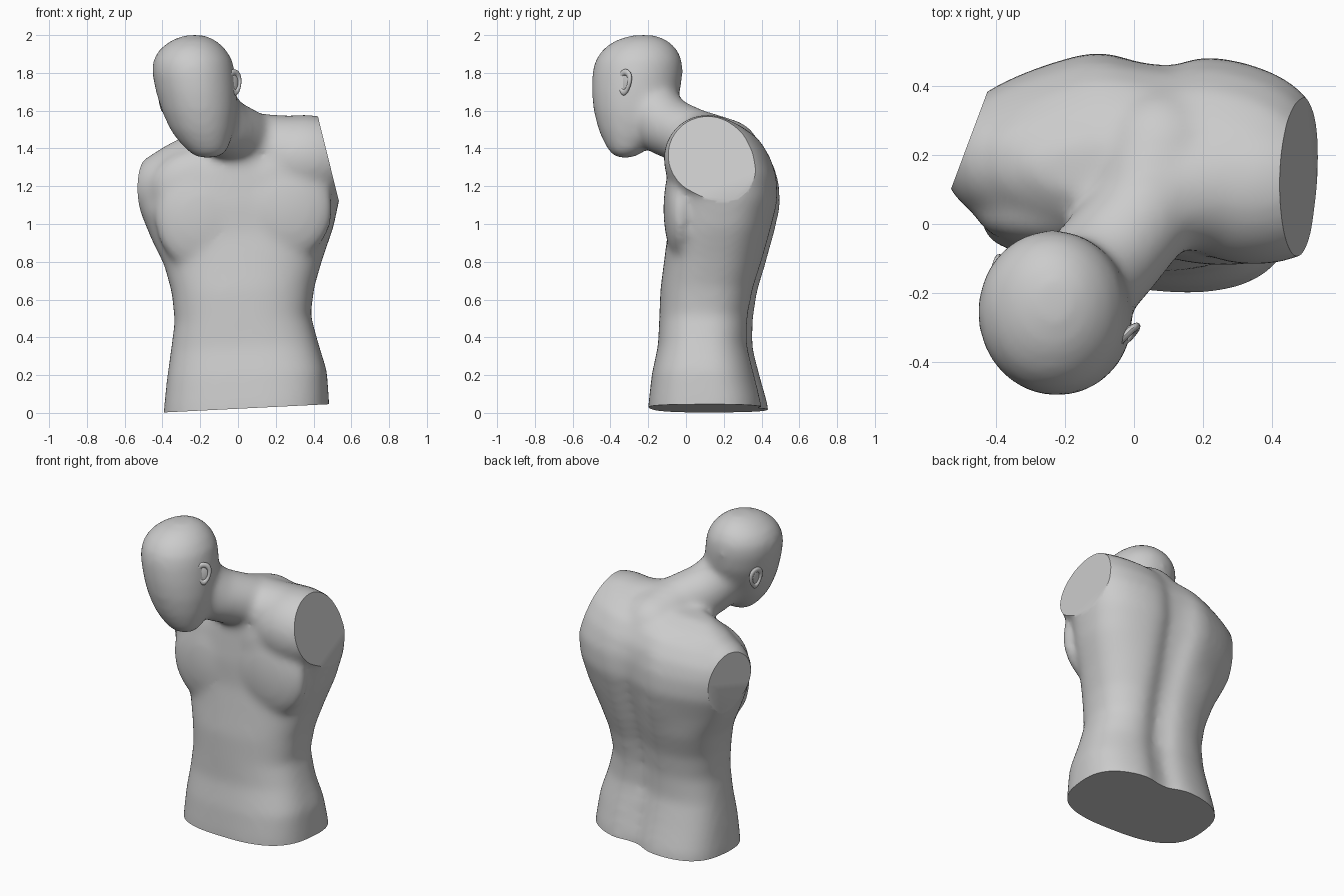
import bpy, bmesh, math
from mathutils import Vector, Matrix

if "Cube" in bpy.data.objects:
    bpy.data.objects.remove(bpy.data.objects["Cube"])

N = 64
bm = bmesh.new()


def skin(rings):
    """Close a stack of equal point rings into a solid."""
    vs = [[bm.verts.new(p) for p in r] for r in rings]
    for a, b in zip(vs, vs[1:]):
        for i in range(N):
            j = (i + 1) % N
            bm.faces.new((a[i], a[j], b[j], b[i]))
    bm.faces.new(vs[0][::-1])
    bm.faces.new(vs[-1])


def blob(c, r):
    m = Matrix.Translation(c) @ Matrix.Diagonal((*r, 1))
    bmesh.ops.create_uvsphere(bm, u_segments=32, v_segments=20, radius=1, matrix=m)


def chain(points, steps=5):
    """Thick tapering limb made of closely spaced spheres (x, y, z, radius)."""
    for a, b in zip(points, points[1:]):
        for k in range(steps + 1):
            p = Vector(a).lerp(Vector(b), k / steps)
            blob(p[:3], (p[3],) * 3)


def torso_ring(z, xl, xr, yf, yb, yaw, tilt, groove, power):
    cx, cy, out = (xl + xr) / 2, (yf + yb) / 2, []
    rot = Matrix.Rotation(math.radians(yaw), 3, 'Z')
    for i in range(N):
        t = 2 * math.pi * i / N
        c, s = math.cos(t), math.sin(t)
        x = math.copysign(abs(c) ** power, c) * (xr - xl) / 2
        y = math.copysign(abs(s) ** power, s) * (yb - yf) / 2
        if s > 0:
            y -= groove * math.exp(-((x + cx - 0.07) / 0.08) ** 2)
            if z > 0.9:  # left shoulder blade falls away
                y -= 0.2 * max(0, -x - 0.15) * s
        p = rot @ Vector((x, y, 0)) + Vector((cx, cy, z))
        p.z += tilt * p.x
        out.append(p)
    return out


# torso: z, left, right, front, back, yaw, tilt, spine groove, squareness
skin([torso_ring(*r) for r in (
    (-.08, -.395, .485, -.195, .435, -6, .05, .05, .72),
    (.05, -.39, .48, -.19, .425, -6, .05, .05, .72),
    (.2, -.375, .47, -.175, .385, -5, .05, .05, .74),
    (.35, -.355, .425, -.145, .35, -4, .05, .05, .78),
    (.5, -.335, .385, -.14, .355, -3, .05, .05, .8),
    (.65, -.35, .405, -.135, .38, -2, .05, .05, .8),
    (.8, -.39, .45, -.115, .425, -2, .05, .05, .8),
    (.95, -.46, .505, -.095, .465, -2, .06, .05, .77),
    (1.1, -.515, .54, -.095, .5, -1, .08, .05, .74),
    (1.22, -.525, .55, -.085, .495, -1, .10, .045, .72),
    (1.32, -.515, .53, -.075, .465, -2, .14, .03, .74),
    (1.41, -.47, .50, -.045, .41, -3, .17, .02, .8),
    (1.47, -.42, .46, .0, .33, -5, .18, .01, .82),
    (1.515, -.3, .36, .06, .23, -5, .18, 0, .82))])

# head: z, centre x, centre y, half width, half depth
skin([[(cx + rx * math.cos(2 * math.pi * i / N),
        cy + ry * math.sin(2 * math.pi * i / N), z) for i in range(N)]
      for z, cx, cy, rx, ry in (
    (1.35, -.16, -.325, .06, .05), (1.38, -.16, -.315, .10, .09),
    (1.43, -.175, -.305, .135, .13), (1.5, -.19, -.295, .17, .17),
    (1.6, -.205, -.28, .20, .21), (1.7, -.22, -.265, .215, .235),
    (1.8, -.235, -.257, .22, .24), (1.87, -.24, -.25, .21, .23),
    (1.93, -.24, -.243, .172, .193), (1.975, -.235, -.235, .115, .135),
    (2.0, -.23, -.225, .05, .06))])

# neck and trapezius
chain([(.08, .2, 1.36, .2), (.03, .03, 1.46, .155),
       (-.08, -.1, 1.515, .16), (-.17, -.2, 1.62, .16)])
chain([(.05, .1, 1.42, .17), (.35, .12, 1.365, .205)])

# shoulder stumps
blob((.35, .115, 1.345), (.3, .235, .235))
blob((-.38, .19, 1.19), (.18, .18, .2))

# broad flat chest muscles, with collar area filling up to the shoulders
blob((.26, -.03, 1.08), (.245, .09, .27))
blob((-.19, -.01, 1.03), (.25, .09, .28))
blob((.23, .0, 1.23), (.27, .1, .2))
blob((-.19, .025, 1.2), (.27, .1, .2))

bmesh.ops.recalc_face_normals(bm, faces=bm.faces)
mesh = bpy.data.meshes.new("body")
bm.to_mesh(mesh)
bm.free()
body = bpy.data.objects.new("body", mesh)
bpy.context.collection.objects.link(body)

# fuse the masses and soften the joins
rm = body.modifiers.new("fuse", 'REMESH')
rm.mode = 'VOXEL'
rm.voxel_size = 0.018
sm = body.modifiers.new("soften", 'SMOOTH')
sm.factor = 0.5
sm.iterations = 22
dg = bpy.context.evaluated_depsgraph_get()
final = bpy.data.meshes.new_from_object(body.evaluated_get(dg))
body.modifiers.clear()
body.data = final

# flat cuts: right arm, left arm, waist base
bm = bmesh.new()
bm.from_mesh(final)
for co, no in (((.475, .11, 1.36), (.97, 0, .24)),
               ((-.495, .2, 1.2), (-.936, .35, 0)),
               ((0, 0, .022), (.05, 0, -1))):
    bmesh.ops.bisect_plane(bm, geom=bm.verts[:] + bm.edges[:] + bm.faces[:],
                           plane_co=co, plane_no=no, clear_outer=True)
    edges = [e for e in bm.edges if e.is_boundary]
    if edges:
        bmesh.ops.holes_fill(bm, edges=edges, sides=0)
bmesh.ops.recalc_face_normals(bm, faces=bm.faces)
bm.to_mesh(final)
bm.free()


def smooth(ob, angle):
    bpy.ops.object.select_all(action='DESELECT')
    ob.select_set(True)
    bpy.context.view_layer.objects.active = ob
    bpy.ops.object.shade_smooth_by_angle(angle=math.radians(angle))


smooth(body, 35)

# ears: outer rim with an inner shell
for name, pos, normal in (("right_ear", (-.018, -.325, 1.75), (.7, -.7, .1)),
                          ("left_ear", (-.40, -.135, 1.66), (-.97, .26, -.1))):
    bpy.ops.mesh.primitive_torus_add(major_radius=.036, minor_radius=.011,
                                     major_segments=28, minor_segments=10)
    ear = bpy.context.object
    ear.name = name
    bm = bmesh.new()
    bm.from_mesh(ear.data)
    blob((0, 0, -.008), (.037, .037, .012))
    for v in bm.verts:
        v.co.y *= 1.5
        v.co.x *= 1 + 4 * v.co.y
    bm.to_mesh(ear.data)
    bm.free()
    ear.rotation_euler = Vector(normal).to_track_quat('Z', 'Y').to_euler()
    ear.location = pos
    smooth(ear, 50)
